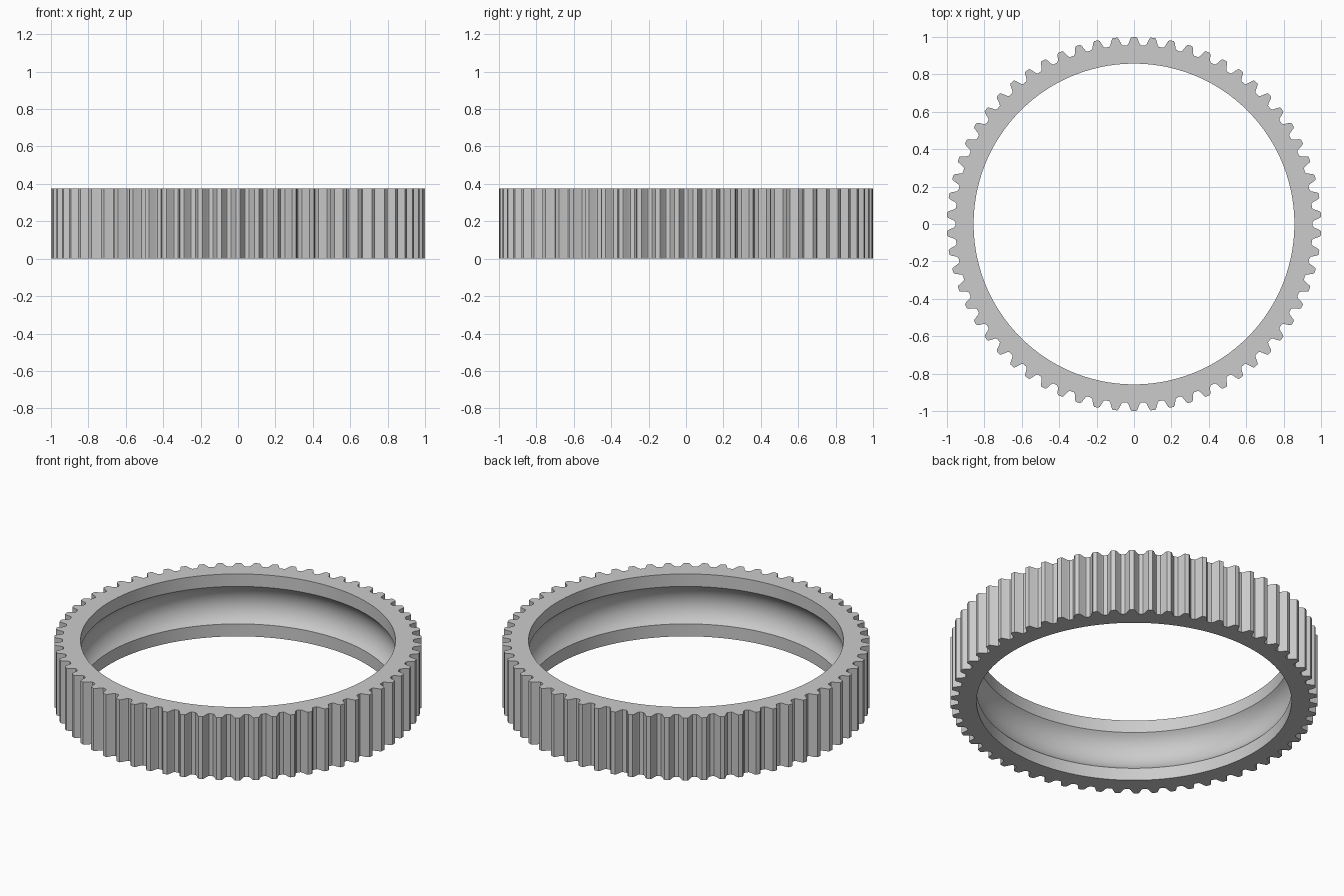
import bpy
import bmesh
from math import sin, cos, pi, radians, asin

cube = bpy.data.objects.get("Cube")
if cube:
    bpy.data.objects.remove(cube, do_unlink=True)

TEETH = 62
HEIGHT = 0.375
BORE = 0.857
LIP = 0.075
GROOVE_DEPTH = 0.05
ARC_STEPS = 14

# Half of one tooth: sideways offset and radius, tip to root
half_tooth = [(0.012, 1.0), (0.018, 0.993), (0.030, 0.962), (0.037, 0.955)]
tooth = [(-w, r) for w, r in reversed(half_tooth)] + half_tooth

# Bore profile from top to bottom: lip, rounded groove, lip
half_chord = HEIGHT / 2 - LIP
arc_r = (half_chord ** 2 + GROOVE_DEPTH ** 2) / (2 * GROOVE_DEPTH)
arc_end = asin(half_chord / arc_r)
bore = [(BORE, HEIGHT)]
for i in range(ARC_STEPS + 1):
    a = arc_end * (1 - 2 * i / ARC_STEPS)
    bore.append((BORE + GROOVE_DEPTH - arc_r * (1 - cos(a)),
                 HEIGHT / 2 + arc_r * sin(a)))
bore.append((BORE, 0))

# Sweep the cross-section around, its outer radius following the teeth
bm = bmesh.new()
columns = []
for k in range(TEETH):
    for w, r in tooth:
        angle = -pi / 2 + 2 * pi * k / TEETH + w / r
        section = [(r, 0), (r, HEIGHT)] + bore
        columns.append([bm.verts.new((q * cos(angle), q * sin(angle), z))
                        for q, z in section])
for i, a in enumerate(columns):
    b = columns[(i + 1) % len(columns)]
    for j in range(len(a)):
        n = (j + 1) % len(a)
        bm.faces.new((a[j], b[j], b[n], a[n]))
bmesh.ops.recalc_face_normals(bm, faces=bm.faces)

mesh = bpy.data.meshes.new("toothed_ring")
bm.to_mesh(mesh)
bm.free()
ring = bpy.data.objects.new("toothed_ring", mesh)
bpy.context.collection.objects.link(ring)

# Plain grey material
grey = bpy.data.materials.new("light_grey")
grey.use_nodes = True
colour = (0.6, 0.6, 0.6, 1)
grey.diffuse_color = colour
grey.node_tree.nodes["Principled BSDF"].inputs["Base Color"].default_value = colour
mesh.materials.append(grey)

# Smooth bore, crisp teeth and rims
bpy.ops.object.select_all(action="DESELECT")
ring.select_set(True)
bpy.context.view_layer.objects.active = ring
bpy.ops.object.shade_smooth_by_angle(angle=radians(25))
